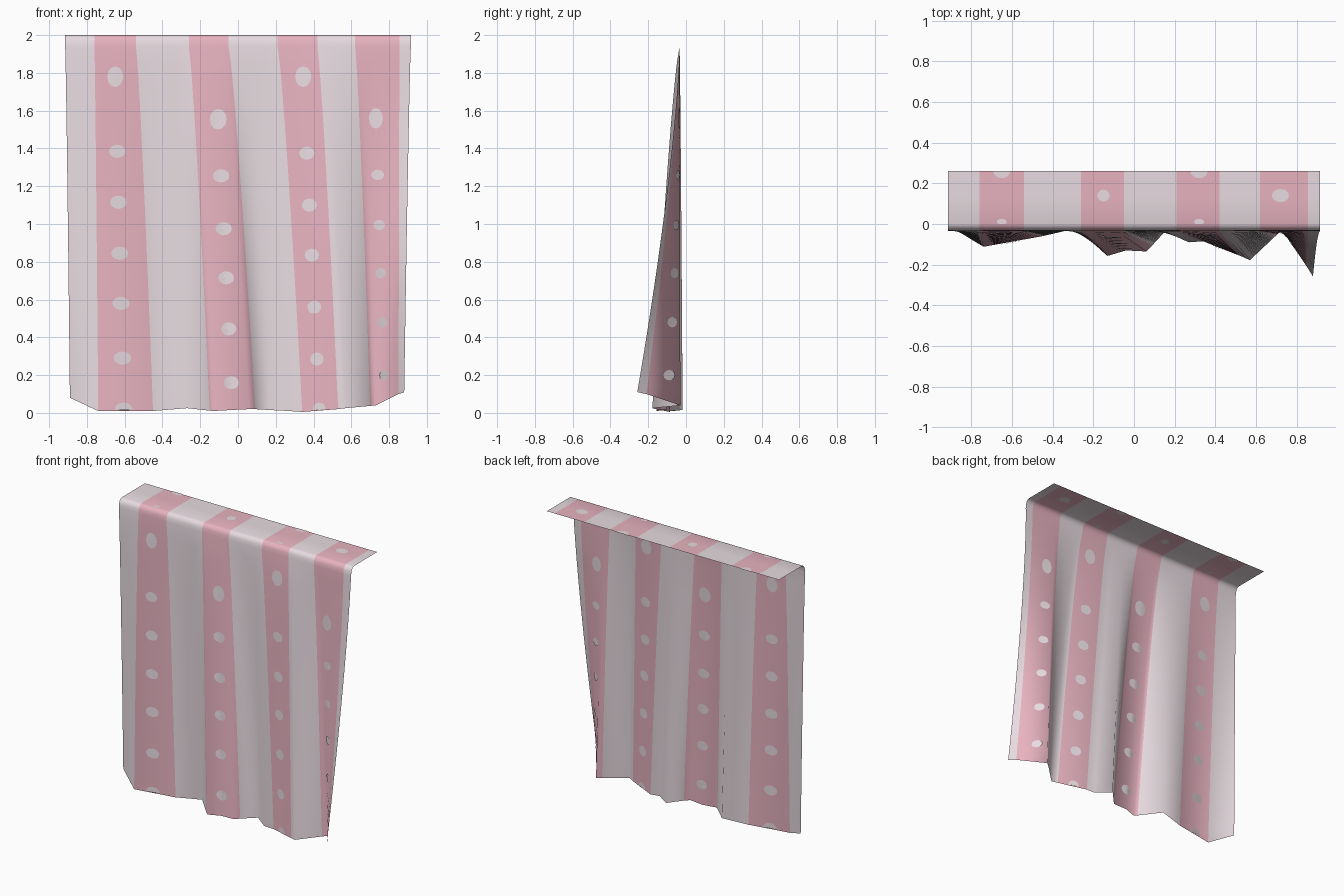
import bpy, math

if "Cube" in bpy.data.objects:
    bpy.data.objects.remove(bpy.data.objects["Cube"])

def material(name, rgb):
    m = bpy.data.materials.new(name)
    m.diffuse_color = (*rgb, 1)
    m.use_nodes = True
    m.node_tree.nodes["Principled BSDF"].inputs["Base Color"].default_value = m.diffuse_color
    return m

pale = material("pale_cloth", (0.80, 0.71, 0.75))
pink = material("pink_stripe", (0.80, 0.45, 0.53))

# Fold lines: x at top, x / y / z at hem, fold growth power, pink strip to the right?
FOLDS = [
    (-.915, -.89, -.02, .08, .75, 0), (-.76, -.74, -.112, .01, .75, 1),
    (-.54, -.45, -.06, .01, .75, 0), (-.33, -.27, -.018, .025, .75, 0),
    (-.26, -.15, -.14, .012, .75, 1), (-.235, -.13, -.157, .01, .75, 1),
    (-.15, -.04, -.13, .015, .75, 1), (-.08, .06, -.135, .02, .75, 1),
    (-.05, .09, -.105, .02, .75, 0), (.06, .17, -.018, .015, .75, 0),
    (.15, .27, -.09, .01, .75, 0), (.21, .34, -.085, .005, .75, 1),
    (.42, .53, -.16, .02, .75, 0), (.46, .57, -.178, .025, .75, 0),
    (.62, .70, -.055, .037, .75, 1), (.66, .73, -.03, .04, .9, 1),
    (.855, .85, -.21, .1, 1.35, 0), (.915, .88, -.258, .11, 1.4, 0)]
ZT, YT = 1.94, -.034          # where the hanging part begins
ROWS = 24

def hang(c, t):
    xt, xb, yb, zb, p, _ = c
    return (xt + (xb - xt) * t ** .8, YT + (yb - YT) * t ** p, ZT + (zb - ZT) * t)

def front_y(x, z):
    """Depth of the hanging cloth at a front-view position."""
    pts = [hang(c, min(1, max(0, (ZT - z) / (ZT - c[3])))) for c in FOLDS]
    for a, b in zip(pts, pts[1:]):
        if a[0] <= x <= b[0]:
            return a[1] + (b[1] - a[1]) * (x - a[0]) / (b[0] - a[0])
    return YT

def build(name, verts, faces, mats, idx=None):
    me = bpy.data.meshes.new(name)
    me.from_pydata(verts, [], faces)
    for m in mats:
        me.materials.append(m)
    if idx:
        me.polygons.foreach_set("material_index", idx)
    for p in me.polygons:
        p.use_smooth = True
    ob = bpy.data.objects.new(name, me)
    bpy.context.collection.objects.link(ob)
    return ob

# Draped cloth: flat top shelf, rounded front lip, folded hanging sheet
LIP = [(.26, 2), (.13, 2), (0, 2), (-.012, 1.996), (-.024, 1.985), (-.031, 1.968)]
verts, faces, idx = [], [], []
for y, z in LIP:
    verts += [(c[0], y, z) for c in FOLDS]
for r in range(ROWS + 1):
    verts += [hang(c, r / ROWS) for c in FOLDS]
n = len(FOLDS)
for r in range(len(LIP) + ROWS):
    for k in range(n - 1):
        a = r * n + k
        faces.append((a, a + n, a + n + 1, a + 1))
        idx.append(FOLDS[k][5])
build("draped_cloth", verts, faces, [pale, pink], idx)

# Spots: thin patches that follow the cloth on both of its sides
dv, df = [], []

def spot(place, normal_axis, off):
    """place(r, angle) gives a point on the cloth; add one patch per side."""
    seg = 12
    for s in (-1, 1):
        base = len(dv)
        for r in (0.001, .5, 1):
            for k in range(seg):
                p = list(place(r, 2 * math.pi * k / seg))
                p[normal_axis] += s * off
                dv.append(p)
        for ring in range(2):
            for k in range(seg):
                a, b = base + ring * seg + k, base + ring * seg + (k + 1) % seg
                q = (a, b, b + seg, a + seg)
                df.append(q if s < 0 else q[::-1])

def front_spot(x, z, w, h):
    def place(r, a):
        px = x + r * w / 2 * math.cos(a)
        pz = max(.016, z + r * h / 2 * math.sin(a))
        return px, front_y(px, pz), pz
    spot(place, 1, .004)

def top_spot(x, y, w, h):
    spot(lambda r, a: (x + r * w / 2 * math.cos(a),
                       min(.26, max(0, y + r * h / 2 * math.sin(a))), 2), 2, .002)

# Each column: x first, x last, heights, width first, width last
COLUMNS = [
    (-.65, -.605, (1.78, 1.385, 1.115, .845, .58, .29, .02), .085, .095),
    (-.105, -.035, (1.555, 1.255, .975, .715, .445, .16), .09, .08),
    (.345, .43, (1.78, 1.375, 1.1, .835, .56, .285, .02), .085, .07),
    (.73, .772, (1.56, 1.26, .995, .74, .48, .2), .075, .045)]
for x0, x1, zs, w0, w1 in COLUMNS:
    for i, z in enumerate(zs):
        f = (zs[0] - z) / (zs[0] - zs[-1])
        front_spot(x0 + (x1 - x0) * f, z, w0 + (w1 - w0) * f,
                   .11 if i == 0 else (.055 if w1 < .05 else .07))
for s in ((-.65, .26, .085, .07), (-.15, .14, .06, .06), (.32, .26, .085, .07),
          (.72, .14, .085, .065), (-.65, .01, .05, .03), (.32, .01, .05, .03)):
    top_spot(*s)
build("cloth_spots", dv, df, [pale])
